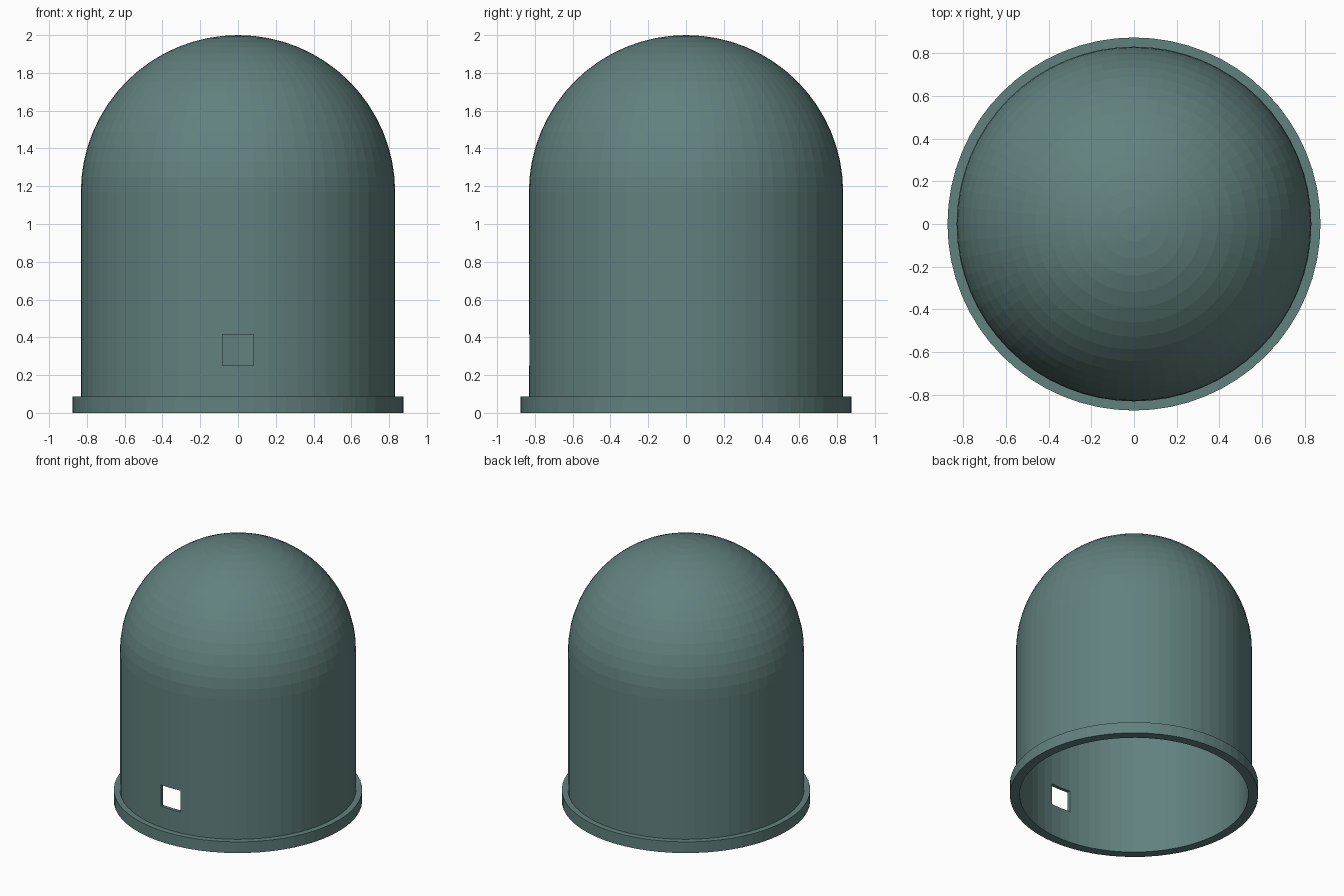
import bpy, bmesh, math

cube = bpy.data.objects.get("Cube")
if cube:
    bpy.data.objects.remove(cube, do_unlink=True)

OUTER, INNER, FLANGE = 0.832, 0.806, 0.875
FLANGE_TOP, SPRING = 0.087, 1.168
SEGMENTS, RINGS = 64, 16

teal = bpy.data.materials.new("slate teal")
teal.use_nodes = True
colour = (0.12, 0.22, 0.21, 1)
teal.diffuse_color = colour
teal.node_tree.nodes["Principled BSDF"].inputs["Base Color"].default_value = colour


def add_object(name, bm):
    mesh = bpy.data.meshes.new(name)
    bmesh.ops.recalc_face_normals(bm, faces=bm.faces)
    bm.to_mesh(mesh)
    bm.free()
    mesh.materials.append(teal)
    obj = bpy.data.objects.new(name, mesh)
    bpy.context.collection.objects.link(obj)
    return obj


def lathe(name, profile):
    """Revolve a closed (radius, z) outline around the z axis."""
    bm = bmesh.new()
    verts = [bm.verts.new((r, 0, z)) for r, z in profile]
    edges = [bm.edges.new((a, b)) for a, b in zip(verts, verts[1:] + verts[:1])]
    bmesh.ops.spin(bm, geom=verts + edges, cent=(0, 0, 0), axis=(0, 0, 1),
                   angle=math.tau, steps=SEGMENTS, use_duplicate=False)
    bmesh.ops.remove_doubles(bm, verts=bm.verts, dist=1e-4)
    bmesh.ops.dissolve_degenerate(bm, edges=bm.edges, dist=1e-5)
    return add_object(name, bm)


def dome_arc(radius):
    """Quarter circle from the springing line up to the crown."""
    angles = [math.pi / 2 * i / RINGS for i in range(RINGS + 1)]
    return [(radius * math.cos(a), SPRING + radius * math.sin(a)) for a in angles]


# Hollow domed shell: outer skin up to the crown, inner skin back down
outline = [(OUTER, FLANGE_TOP)] + dome_arc(OUTER)
outline += dome_arc(INNER)[::-1] + [(INNER, FLANGE_TOP)]
shell = lathe("dome_shell", outline)

# Base flange ring
lathe("base_flange", [(INNER, 0), (FLANGE, 0), (FLANGE, FLANGE_TOP), (INNER, FLANGE_TOP)])

# Square opening through the front wall
bm = bmesh.new()
bmesh.ops.create_cube(bm, size=1)
bmesh.ops.scale(bm, verts=bm.verts, vec=(0.166, 0.4, 0.166))
bmesh.ops.translate(bm, verts=bm.verts, vec=(0, -OUTER, 0.333))
cutter = add_object("opening_cutter", bm)
cutter.hide_render = True

cut = shell.modifiers.new("front_opening", 'BOOLEAN')
cut.operation = 'DIFFERENCE'
cut.solver = 'EXACT'
cut.object = cutter
bpy.context.view_layer.objects.active = shell
bpy.ops.object.modifier_apply(modifier=cut.name)
bpy.data.objects.remove(cutter, do_unlink=True)
